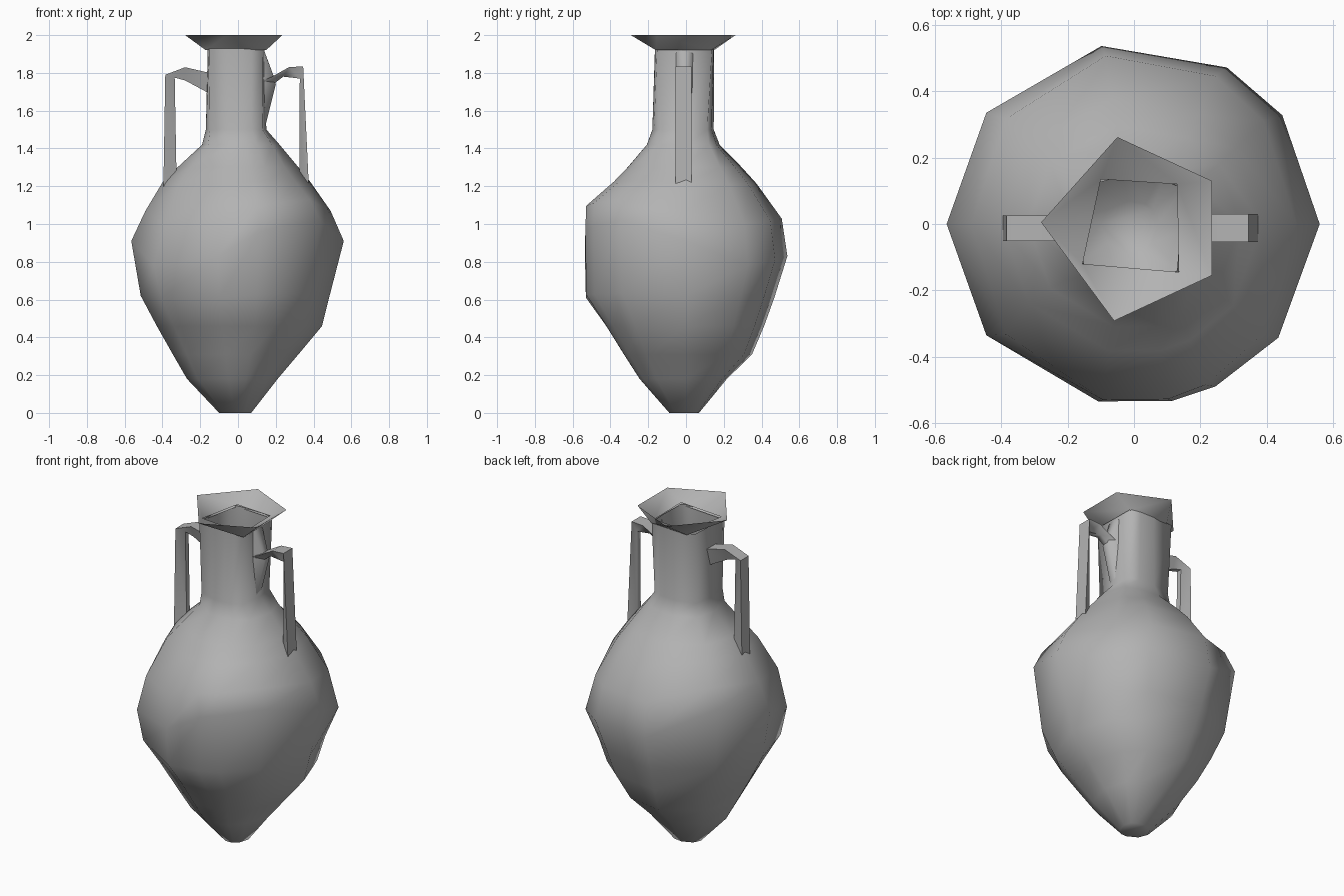
import bpy, bmesh, math

if "Cube" in bpy.data.objects:
    bpy.data.objects.remove(bpy.data.objects["Cube"])

clay = bpy.data.materials.new("grey_clay")
clay.diffuse_color = (0.45, 0.45, 0.45, 1)
clay.use_nodes = True
clay.node_tree.nodes["Principled BSDF"].inputs["Base Color"].default_value = clay.diffuse_color


def make_object(name, bm, angle):
    bmesh.ops.recalc_face_normals(bm, faces=bm.faces)
    mesh = bpy.data.meshes.new(name)
    bm.to_mesh(mesh)
    bm.free()
    mesh.materials.append(clay)
    ob = bpy.data.objects.new(name, mesh)
    bpy.context.collection.objects.link(ob)
    bpy.ops.object.select_all(action='DESELECT')
    ob.select_set(True)
    bpy.context.view_layer.objects.active = ob
    bpy.ops.object.shade_smooth_by_angle(angle=math.radians(angle))
    return ob


# Body and neck: uneven round rings that turn square up the neck
ROUND = [0, 37, 60, 100, 142, 180, 218, 259, 282, 296, 321]
SQUARE = [0, 45, 62, 95, 135, 180, 225, 255, 280, 298, 315]
# Height shift of the widest point for each direction
SHIFT = [0, -0.13, -0.10, -0.08, 0.11, 0, -0.13, -0.08, 0.05, 0.08, 0.11]
RINGS = [  # z, x min, x max, y min, y max, squareness
    (0.00, -0.10, 0.07, -0.09, 0.07, 0),
    (0.18, -0.27, 0.21, -0.25, 0.22, 0),
    (0.31, -0.345, 0.32, -0.335, 0.355, 0),
    (0.46, -0.43, 0.445, -0.43, 0.42, 0),
    (0.62, -0.515, 0.485, -0.54, 0.475, 0),
    (0.91, -0.565, 0.56, -0.545, 0.545, 0),
    (1.07, -0.49, 0.49, -0.54, 0.515, 0),
    (1.22, -0.40, 0.385, -0.39, 0.38, 0),
    (1.30, -0.32, 0.32, -0.315, 0.30, 0),
    (1.42, -0.19, 0.22, -0.21, 0.18, 0.2),
    (1.50, -0.17, 0.15, -0.18, 0.148, 0.4),
    (1.93, -0.16, 0.14, -0.165, 0.15, 0.8),
]


def ring_point(i, ring):
    z, x0, x1, y0, y1, sq = ring
    a, b = math.radians(ROUND[i]), math.radians(SQUARE[i])
    m = max(abs(math.cos(b)), abs(math.sin(b)))
    u = (1 - sq) * math.cos(a) + sq * math.cos(b) / m
    v = (1 - sq) * math.sin(a) + sq * math.sin(b) / m
    z += SHIFT[i] * math.exp(-((z - 0.91) / 0.2) ** 2) if 0.5 < z < 1.25 else 0
    return (u * (x1 if u > 0 else -x0), v * (y1 if v > 0 else -y0), z)


bm = bmesh.new()
n = len(ROUND)
loops = [[bm.verts.new(ring_point(i, r)) for i in range(n)] for r in RINGS]
for lo, hi in zip(loops, loops[1:]):
    for i in range(n):
        j = (i + 1) % n
        bm.faces.new((lo[i], lo[j], hi[j], hi[i]))
bm.faces.new(loops[0][::-1])
make_object("body", bm, 100)

# Flared lip: five-cornered edge over the square neck
EDGE = [(0.235, 0.13), (-0.05, 0.262), (-0.28, 0.005), (-0.06, -0.292), (0.235, -0.155)]
NECK = [(0.13, 0.12), (-0.10, 0.135), (-0.155, -0.12), (0.135, -0.145)]
TRIS = [("e0", "e1", "n0"), ("n0", "e1", "n1"), ("e1", "e2", "n1"),
        ("n1", "e2", "n2"), ("e2", "e3", "n2"), ("n2", "e3", "n3"),
        ("e3", "e4", "n3"), ("n3", "e4", "n0"), ("e4", "e0", "n0")]
for name, grow, z in (("lip_inside", 1.0, 1.94), ("lip_underside", 1.1, 1.92)):
    bm = bmesh.new()
    v = {f"e{i}": bm.verts.new((x, y, 2.0)) for i, (x, y) in enumerate(EDGE)}
    v.update({f"n{i}": bm.verts.new((x * grow, y * grow, z)) for i, (x, y) in enumerate(NECK)})
    for t in TRIS:
        bm.faces.new([v[k] for k in t])
    make_object(name, bm, 80)


# Handles: side outlines given thickness in y, narrower on the inner side
def slab(name, outer, inner, y0, y1, narrow):
    bm = bmesh.new()
    mid = (y0 + y1) / 2
    sides = []
    for y in (y0, y1):
        yi = mid + (y - mid) * narrow
        sides.append([bm.verts.new((x, y, z)) for x, z in outer]
                     + [bm.verts.new((x, yi, z)) for x, z in inner])
    a, b = sides
    k, total = len(outer), len(a)
    for i in range(total):
        j = (i + 1) % total
        bm.faces.new((a[i], a[j], b[j], b[i]))
    # side walls run as strips between matching outer and inner points
    for s in sides:
        for i in range(k - 1):
            bm.faces.new((s[i], s[i + 1], s[total - 2 - i], s[total - 1 - i]))
    make_object(name, bm, 60)


slab("left_handle",
     [(-0.15, 1.80), (-0.28, 1.83), (-0.385, 1.79), (-0.395, 1.19)],
     [(-0.325, 1.22), (-0.335, 1.775), (-0.28, 1.76), (-0.15, 1.69)],
     -0.052, 0.026, 0.4)
slab("right_handle",
     [(0.135, 1.76), (0.18, 1.78), (0.27, 1.83), (0.345, 1.835), (0.375, 1.20)],
     [(0.325, 1.22), (0.327, 1.77), (0.24, 1.78), (0.20, 1.75), (0.135, 1.70)],
     -0.055, 0.03, 0.4)

# Web that joins the right handle to the foot of the neck
slab("right_handle_web",
     [(0.14, 1.50), (0.20, 1.74), (0.19, 1.78), (0.138, 1.92)],
     [(0.136, 1.91), (0.136, 1.78), (0.136, 1.74), (0.138, 1.51)],
     -0.03, 0.015, 2.0)
